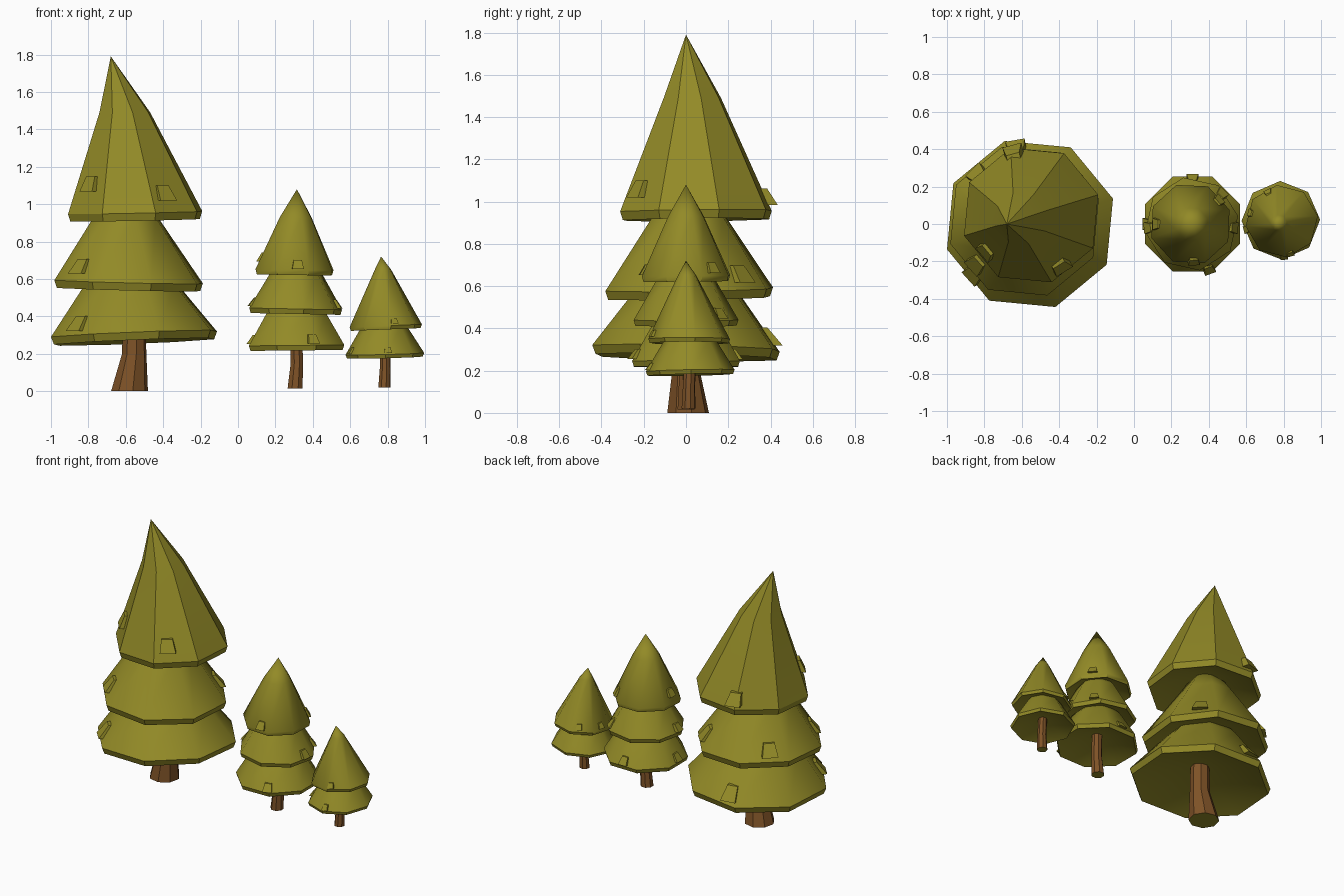
import bpy, bmesh, math
from mathutils import Vector

if "Cube" in bpy.data.objects:
    bpy.data.objects.remove(bpy.data.objects["Cube"])


def material(name, rgb):
    m = bpy.data.materials.new(name)
    m.diffuse_color = (*rgb, 1)
    m.use_nodes = True
    m.node_tree.nodes["Principled BSDF"].inputs["Base Color"].default_value = m.diffuse_color
    return m


GREEN = material("olive foliage", (0.29, 0.255, 0.02))
BROWN = material("brown bark", (0.21, 0.085, 0.02))


def finish(name, bm, mats, smooth=None):
    bmesh.ops.recalc_face_normals(bm, faces=bm.faces)
    me = bpy.data.meshes.new(name)
    bm.to_mesh(me)
    bm.free()
    ob = bpy.data.objects.new(name, me)
    for m in mats:
        me.materials.append(m)
    bpy.context.collection.objects.link(ob)
    if smooth:
        bpy.ops.object.select_all(action='DESELECT')
        bpy.context.view_layer.objects.active = ob
        ob.select_set(True)
        bpy.ops.object.shade_smooth_by_angle(angle=math.radians(smooth))
    return ob


def ring(bm, x, y, z, r, rot, tilt=(0, 0), n=8):
    out = []
    for i in range(n):
        a = math.radians(rot) + math.tau * i / n
        dx, dy = r * math.cos(a), r * math.sin(a)
        out.append(bm.verts.new((x + dx, y + dy, z + tilt[0] * dx + tilt[1] * dy)))
    return out


def bridge(bm, a, b):
    for i in range(len(a)):
        j = (i + 1) % len(a)
        bm.faces.new((a[i], a[j], b[j], b[i]))


def fan(bm, loop, tip):
    t = bm.verts.new(tip)
    for i in range(len(loop)):
        bm.faces.new((loop[i], loop[(i + 1) % len(loop)], t))


# One hollow-bottomed foliage skirt: rim, middle ring, tip and recessed underside
def tier(name, low, mid, tip, rot, tilt, smooth, tabs, size):
    bm = bmesh.new()
    x, y, z, r = low
    rim = ring(bm, x, y, z, r, rot, tilt)
    upper = ring(bm, *mid, rot)
    under = ring(bm, x, y, z - 0.035 * size - 0.006, r * 0.965, rot, tilt)
    bridge(bm, rim, upper)
    fan(bm, upper, tip)
    bridge(bm, under, rim)
    fan(bm, under, (x, y, z + 0.08 * size + 0.02))
    finish(name, bm, [GREEN], smooth)
    for k, (deg, t) in enumerate(tabs):
        tab(f"{name}_twig_{k + 1}", low, mid, rot, tilt, deg, t, size)


# Small wedge standing proud of a skirt, pointing outward
def tab(name, low, mid, rot, tilt, deg, t, size):
    bm = bmesh.new()
    a = math.radians(deg)
    out, side = Vector((math.cos(a), math.sin(a), 0)), Vector((-math.sin(a), math.cos(a), 0))
    off = math.radians((deg - rot) % 45 - 22.5)
    shape = math.cos(math.pi / 8) / math.cos(off)

    def level(t, half, push):
        c = Vector(low[:3]).lerp(Vector(mid[:3]), t)
        r = (low[3] + (mid[3] - low[3]) * t) * shape
        p = c + out * r
        p.z += (1 - t) * r * (tilt[0] * out.x + tilt[1] * out.y)
        return [bm.verts.new(p + side * half * s + out * d)
                for s, d in ((-1, -0.04 * size), (1, -0.04 * size), (1, push), (-1, push))]

    rise = 0.08 * size / max(0.01, mid[2] - low[2])
    a_ = level(t, 0.052 * size, 0.03 * size)
    b_ = level(t + rise, 0.036 * size, 0.018 * size)
    bridge(bm, a_, b_)
    bm.faces.new(a_)
    bm.faces.new(b_)
    finish(name, bm, [GREEN])


# Bent, tapering trunk; its base cap has the foliage colour
def trunk(name, rings, rot):
    bm = bmesh.new()
    loops = [ring(bm, *r, rot) for r in rings]
    for a, b in zip(loops, loops[1:]):
        bridge(bm, a, b)
    bm.faces.new(loops[0]).material_index = 1
    bm.faces.new(loops[-1])
    finish(name, bm, [BROWN, GREEN])


# Large tree
trunk("large_trunk", [(-0.58, 0.01, 0, 0.1), (-0.555, 0, 0.2, 0.066), (-0.555, 0, 0.45, 0.06)], 10)
tier("large_lower_foliage", (-0.556, 0, 0.305, 0.464), (-0.57, 0, 0.57, 0.26),
     (-0.59, 0.01, 0.86), 17, (0.04, -0.025), 40, [(222, 0.08), (100, 0.1)], 1)
tier("large_middle_foliage", (-0.585, 0.015, 0.585, 0.415), (-0.6, 0.015, 0.93, 0.18),
     (-0.6, 0.01, 1.2), 17, (-0.025, 0.015), 40, [(222, 0.12), (135, 0.1), (45, 0.1)], 1)
tier("large_upper_foliage", (-0.55, 0.047, 0.955, 0.375), (-0.605, 0.03, 1.49, 0.142),
     (-0.68, 0.0, 1.79), 17, (0.02, 0.01), 30, [(220, 0.22), (302, 0.12), (105, 0.05)], 1)

# Medium tree
trunk("medium_trunk", [(0.305, 0, 0.015, 0.043), (0.315, 0, 0.15, 0.036), (0.31, 0, 0.33, 0.034)], 22.5)
tier("medium_lower_foliage", (0.313, 0, 0.245, 0.276), (0.312, 0, 0.42, 0.17),
     (0.31, 0, 0.62), 22.5, (0.01, 0), 42, [(90, 0.05), (180, 0.05), (290, 0.05)], 0.6)
tier("medium_middle_foliage", (0.308, 0, 0.44, 0.252), (0.31, 0, 0.64, 0.135),
     (0.31, 0, 0.82), 10, (-0.02, 0), 42, [(45, 0.05), (185, 0.05), (355, 0.03)], 0.6)
tier("medium_upper_foliage", (0.302, 0, 0.65, 0.222), (0.308, 0, 0.93, 0.09),
     (0.315, 0, 1.08), 20, (-0.015, 0.01), 42, [(180, 0.15), (275, 0.02), (40, 0.05)], 0.6)

# Small tree
trunk("small_trunk", [(0.783, 0.012, 0.02, 0.034), (0.787, 0.014, 0.12, 0.03), (0.785, 0.02, 0.26, 0.028)], 15)
tier("small_lower_foliage", (0.785, 0.02, 0.2, 0.21), (0.783, 0.02, 0.345, 0.122),
     (0.78, 0.015, 0.5), 1, (0.025, 0.02), 42, [(195, 0.03), (275, 0.05)], 0.4)
tier("small_upper_foliage", (0.79, 0.015, 0.35, 0.195), (0.775, 0.005, 0.65, 0.044),
     (0.765, 0, 0.72), 8, (0.04, 0), 42, [(165, 0.04), (285, 0.03), (115, 0.05)], 0.4)
